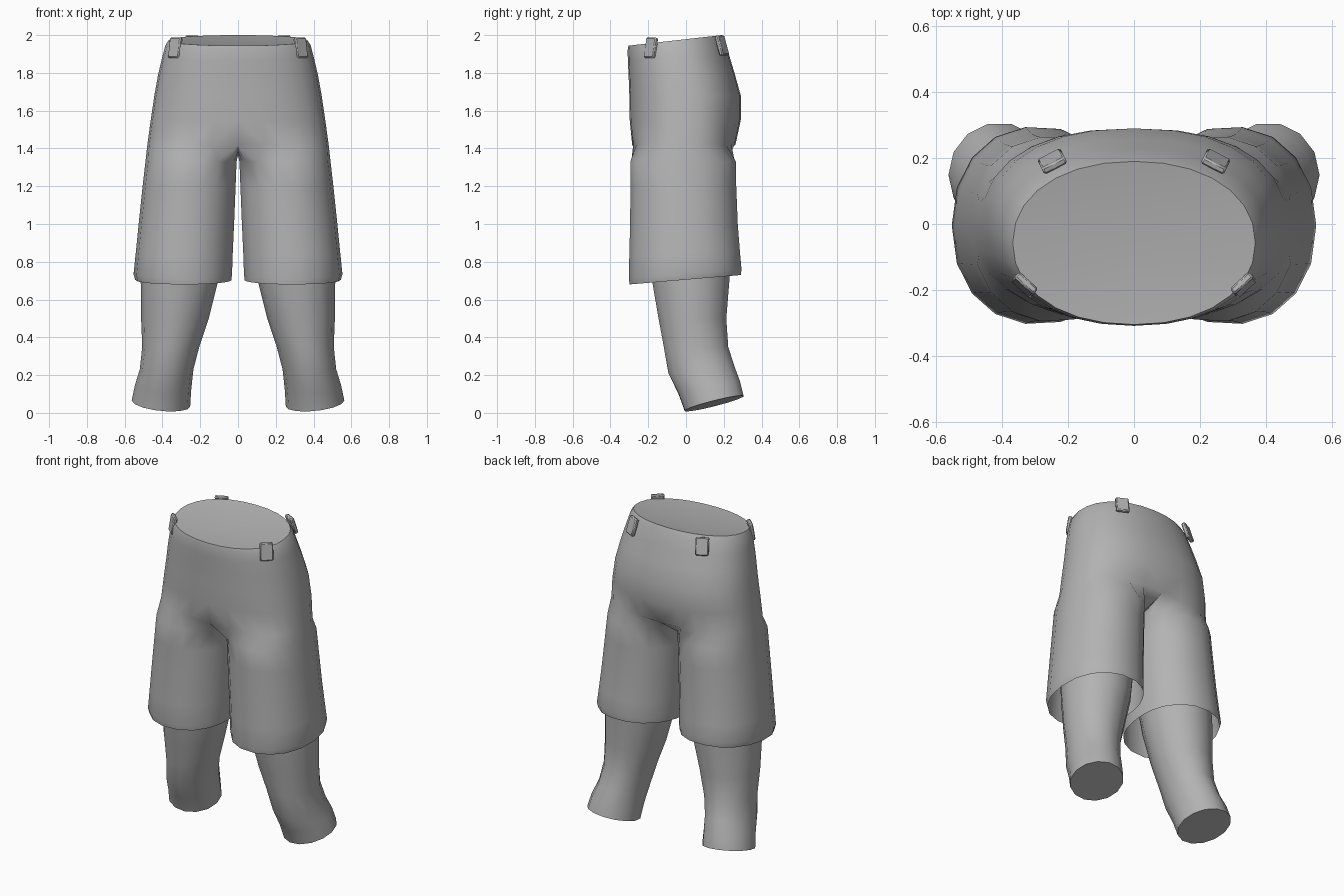
import bpy, bmesh, math
from mathutils import Vector, Matrix

if "Cube" in bpy.data.objects:
    bpy.data.objects.remove(bpy.data.objects["Cube"])

grey = bpy.data.materials.new("cloth_grey")
grey.diffuse_color = (0.45, 0.45, 0.45, 1)
grey.use_nodes = True
grey.node_tree.nodes["Principled BSDF"].inputs["Base Color"].default_value = grey.diffuse_color


def finish(name, bm, angle=60):
    bmesh.ops.remove_doubles(bm, verts=bm.verts, dist=0.0005)
    bmesh.ops.recalc_face_normals(bm, faces=bm.faces)
    me = bpy.data.meshes.new(name)
    bm.to_mesh(me)
    bm.free()
    me.materials.append(grey)
    ob = bpy.data.objects.new(name, me)
    bpy.context.collection.objects.link(ob)
    bpy.ops.object.select_all(action='DESELECT')
    ob.select_set(True)
    bpy.context.view_layer.objects.active = ob
    bpy.ops.object.shade_smooth_by_angle(angle=math.radians(angle))
    return ob


def mirror(bm):
    geom = bm.verts[:] + bm.edges[:] + bm.faces[:]
    new = bmesh.ops.duplicate(bm, geom=geom)["geom"]
    verts = [g for g in new if isinstance(g, bmesh.types.BMVert)]
    for v in verts:
        v.co.x = -v.co.x


def bridge(bm, a, b, closed):
    n = len(a)
    for i in range(n if closed else n - 1):
        j = (i + 1) % n
        bm.faces.new((a[i], a[j], b[j], b[i]))


def oval(deg, x0, x1, y0, y1, z, tilt, p):
    """Point on a squarish oval; tilt raises the back and lowers the front."""
    c, s = math.cos(math.radians(deg)), math.sin(math.radians(deg))
    sx, sy = [math.copysign(abs(k) ** p if abs(k) > 1e-6 else 0, k) for k in (c, s)]
    return Vector(((x0 + x1) / 2 + (x1 - x0) / 2 * sx,
                   (y0 + y1) / 2 + (y1 - y0) / 2 * sy, z + tilt * sy))


# Shorts: hip arcs above the crotch, closed leg rings below, then mirrored
SEG, INNER = 14, 5
hips = [  # z, half width, front y, back y, tilt, squareness
    (1.972, 0.368, -0.305, 0.19, 0.028, 0.93),
    (1.945, 0.385, -0.309, 0.205, 0.025, 0.92),
    (1.88, 0.402, -0.308, 0.228, 0.015, 0.9),
    (1.79, 0.423, -0.304, 0.258, 0.005, 0.88),
    (1.68, 0.443, -0.300, 0.290, 0, 0.86),
    (1.55, 0.462, -0.298, 0.290, 0, 0.84),
    (1.42, 0.480, -0.285, 0.262, 0, 0.82)]
cuffs = [  # z, inner x, outer x, front y, back y, tilt
    (1.33, 0.006, 0.490, -0.297, 0.266, 0),
    (1.20, 0.011, 0.505, -0.296, 0.268, 0),
    (1.00, 0.019, 0.526, -0.298, 0.276, 0),
    (0.85, 0.026, 0.541, -0.302, 0.287, 0.01),
    (0.735, 0.030, 0.553, -0.305, 0.296, 0.025),
    (0.705, 0.034, 0.545, -0.300, 0.292, 0.025)]
bm = bmesh.new()
prev = None
for z, w, y0, y1, tilt, p in hips:
    ring = [bm.verts.new(oval(-90 + 180 * i / SEG, -w, w, y0, y1, z, tilt, p))
            for i in range(SEG + 1)]
    if prev:
        bridge(bm, prev, ring, False)
    prev = ring
# Crotch seam running from back to front under the body
for i in range(1, INNER):
    t = i / INNER
    y = prev[SEG].co.y * (1 - t) + prev[0].co.y * t
    prev.append(bm.verts.new((0, y, 1.42 - 0.06 * math.sin(math.pi * t))))
for z, x0, x1, y0, y1, tilt in cuffs:
    degs = [-145 + 290 * i / SEG for i in range(SEG + 1)]
    degs += [145 + 70 * i / INNER for i in range(1, INNER)]
    ring = [bm.verts.new(oval(d, x0, x1, y0, y1, z, tilt, 0.92)) for d in degs]
    bridge(bm, prev, ring, True)
    prev = ring
mirror(bm)
finish("shorts", bm)

# Shallow fan closing the waist
bm = bmesh.new()
z, w, y0, y1, tilt, p = hips[0]
rim = [bm.verts.new(oval(360 * i / 28, -w, w, y0, y1, z, tilt, p)) for i in range(28)]
hub = bm.verts.new((0, -0.07, 1.945))
for i in range(28):
    bm.faces.new((rim[i], rim[(i + 1) % 28], hub))
finish("waist_cover", bm)

# Lower legs: tapering tubes that bend back toward the ankle
shins = [  # z, inner x, outer x, front y, back y, tilt
    (0.95, 0.07, 0.505, -0.215, 0.235, 0),
    (0.70, 0.105, 0.515, -0.185, 0.235, 0),
    (0.50, 0.155, 0.513, -0.15, 0.218, 0),
    (0.35, 0.205, 0.507, -0.122, 0.228, 0),
    (0.23, 0.236, 0.520, -0.098, 0.26, 0.02),
    (0.135, 0.248, 0.545, -0.045, 0.290, 0.03),
    (0.05, 0.253, 0.563, -0.01, 0.308, 0.04)]
bm = bmesh.new()
prev = None
for k, (z, x0, x1, y0, y1, tilt) in enumerate(shins):
    ring = [bm.verts.new(oval(360 * i / 14, x0, x1, y0, y1, z, tilt, 1)) for i in range(14)]
    if k >= len(shins) - 2:  # outer side of the ankle sits higher
        for v in ring:
            v.co.z += 0.1 * (v.co.x - (x0 + x1) / 2)
    if prev:
        bridge(bm, prev, ring, True)
    prev = ring
bm.faces.new(prev)
mirror(bm)
finish("lower_legs", bm, 50)


# Belt loops: small bevelled tabs lying on the waistband
def belt_loop(name, pos, yaw, lean):
    for side, label in ((1, "right"), (-1, "left")):
        bm = bmesh.new()
        bmesh.ops.create_cube(bm, size=1)
        bmesh.ops.scale(bm, vec=(0.078, 0.024, 0.108), verts=bm.verts)
        bmesh.ops.bevel(bm, geom=bm.edges[:], offset=0.006, segments=1, affect='EDGES')
        rot = Matrix.Rotation(math.radians(yaw), 4, 'Z') @ Matrix.Rotation(math.radians(lean), 4, 'X')
        bm.transform(Matrix.Translation(pos) @ rot)
        for v in bm.verts:
            v.co.x *= side
        finish(label + name, bm, 40)


belt_loop("_front_belt_loop", (0.332, -0.185, 1.932), 42, -9)
belt_loop("_back_belt_loop", (0.248, 0.19, 1.945), -27, 17)
